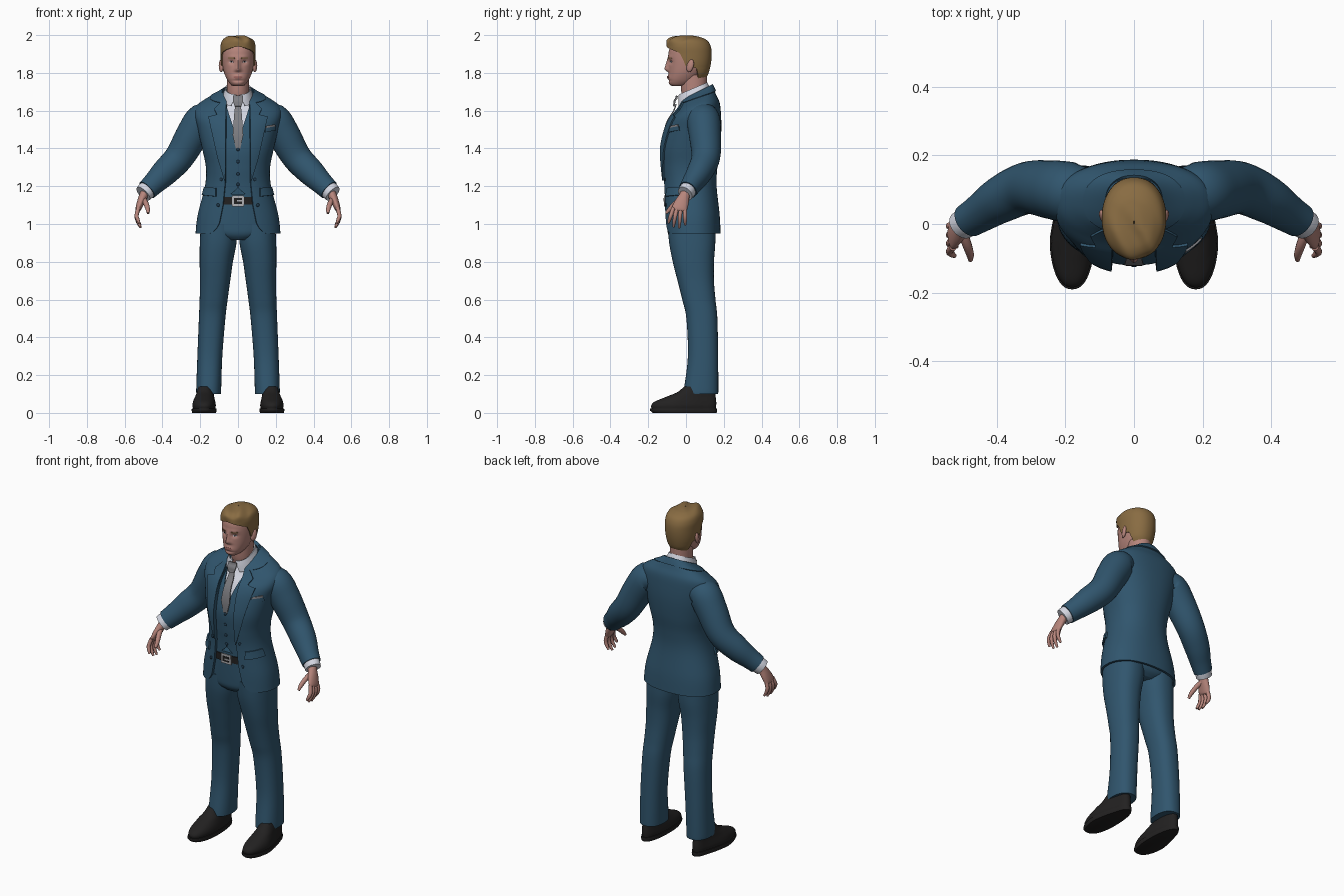
import bpy, bmesh, math
from mathutils import Vector

if "Cube" in bpy.data.objects:
    bpy.data.objects.remove(bpy.data.objects["Cube"])

def material(name, rgb):
    m = bpy.data.materials.new(name)
    m.diffuse_color = (*rgb, 1)
    m.use_nodes = True
    m.node_tree.nodes["Principled BSDF"].inputs["Base Color"].default_value = m.diffuse_color
    return m

SUIT = material("suit_blue", (0.03, 0.092, 0.155))
TRIM = material("button_navy", (0.014, 0.04, 0.07))
SHIRT = material("shirt_white", (0.66, 0.68, 0.76))
TIE = material("tie_grey", (0.21, 0.21, 0.225))
SKIN = material("skin", (0.47, 0.235, 0.2))
LIPS = material("lips", (0.33, 0.13, 0.115))
HAIR = material("hair_brown", (0.25, 0.15, 0.055))
BLACK = material("leather_black", (0.016, 0.015, 0.015))
METAL = material("buckle_silver", (0.45, 0.45, 0.47))

def spline(keys, n):
    """Catmull-Rom through tuples, n steps per span."""
    out = []
    for i in range(len(keys) - 1):
        a, b, c, d = (keys[max(0, min(len(keys) - 1, i + k))] for k in (-1, 0, 1, 2))
        for s in range(n):
            t = s / n
            out.append(tuple(0.5 * (2*q + (r-p)*t + (2*p-5*q+4*r-w)*t*t + (3*q-p-3*r+w)*t**3)
                             for p, q, r, w in zip(a, b, c, d)))
    return out + [tuple(keys[-1])]

def lin(z, pts):
    """Piecewise linear lookup; works for values or tuples keyed by first item."""
    if z <= pts[0][0]:
        return pts[0][1:]
    for a, b in zip(pts, pts[1:]):
        if z <= b[0]:
            t = (z - a[0]) / max(1e-9, b[0] - a[0])
            return tuple(p + (q - p) * t for p, q in zip(a[1:], b[1:]))
    return pts[-1][1:]

def finish(name, bm, mat, mirror=False, thick=0, side=-1):
    me = bpy.data.meshes.new(name)
    bm.to_mesh(me)
    bm.free()
    me.materials.append(mat)
    ob = bpy.data.objects.new(name, me)
    bpy.context.collection.objects.link(ob)
    bpy.ops.object.select_all(action='DESELECT')
    ob.select_set(True)
    bpy.context.view_layer.objects.active = ob
    if thick:
        m = ob.modifiers.new("thickness", 'SOLIDIFY')
        m.thickness, m.offset = thick, side
        bpy.ops.object.modifier_apply(modifier=m.name)
    if mirror:
        m = ob.modifiers.new("mirror", 'MIRROR')
        m.use_mirror_merge = False
        bpy.ops.object.modifier_apply(modifier=m.name)
    bpy.ops.object.shade_smooth_by_angle(angle=math.radians(50))
    return ob

def grid(rows, cap):
    bm = bmesh.new()
    vs = [[bm.verts.new(p) for p in r] for r in rows]
    for a, b in zip(vs, vs[1:]):
        for j in range(len(a) - 1):
            bm.faces.new((a[j], a[j+1], b[j+1], b[j]))
    bmesh.ops.remove_doubles(bm, verts=bm.verts, dist=1e-5)
    if cap:
        bmesh.ops.holes_fill(bm, edges=bm.edges, sides=0)
        bmesh.ops.recalc_face_normals(bm, faces=bm.faces)
    return bm

def spow(v, p):
    return math.copysign(abs(v) ** p, v)

def full(keys):
    return [tuple(k) + (0,) * (6 - len(k)) for k in keys]

def loft(name, keys, mat, n=6, segs=48, p=0.87, gap=None, angle=False, off=0,
         zlo=-9, zhi=9, disp=None, mirror=False, thick=0):
    """Stack of rings: (z, half width, front y, back y, centre x, tilt)."""
    rows = []
    for z, hx, yf, yb, xc, tilt in spline(full(keys), n):
        if not zlo <= z <= zhi:
            continue
        hx, yf, yb = max(hx - off, 0.001), yf + off, yb - off
        yc, hy = (yf + yb) / 2, (yb - yf) / 2
        g = gap(z) if gap else 0
        a0 = g if angle else math.asin(min(1, max(0, g) / hx) ** (1 / p))
        row = []
        for j in range(segs + 1):
            a = a0 + (2 * math.pi - 2 * a0) * j / segs
            y = yc - hy * spow(math.cos(a), p)
            q = (xc + hx * spow(math.sin(a), p), y, z + tilt * (y - yc))
            row.append(disp(*q) if disp else q)
        rows.append(row)
    return finish(name, grid(rows, not gap), mat, mirror, thick)

def front(keys, x, z, p, disp):
    """Front surface depth of a lofted body at x, z."""
    rows, zr = spline(full(keys), 6), z
    for _ in range(5):
        hx, yf, yb, xc, tilt = lin(zr, rows)
        s = min(1, abs(x - xc) / hx) ** (1 / p)
        y = (yf + yb) / 2 - (yb - yf) / 2 * math.sqrt(max(0, 1 - s * s)) ** p
        zr = z - tilt * (y - (yf + yb) / 2)
    return disp(x, y, z)[1] if disp else y

def patch(name, body, rows, mat, mirror=False, slope=0, thick=0.006, p=0.87, disp=None):
    """Thin plate on the front of a body; rows of (z, x0, x1, lift)."""
    pts = []
    for a, b in zip(rows, rows[1:]):
        for s in range(4 if b is not rows[-1] else 5):
            z, x0, x1, o = (u + (v - u) * s / 4 for u, v in zip(a, b))
            line = []
            for j in range(9):
                x = x0 + (x1 - x0) * j / 8
                zz = z + slope * (x - x0)
                line.append((x, front(body, x, zz, p, disp) - o, zz))
            pts.append(line)
    return finish(name, grid(pts, False), mat, mirror, thick, 1)

def tube(name, pts, mat, n=5, segs=20):
    """Mirrored limb along points of (x, y, z, radius, depth radius)."""
    path, rows = spline(pts, n), []
    for i, q in enumerate(path):
        t = Vector(path[min(i+1, len(path)-1)][:3]) - Vector(path[max(i-1, 0)][:3])
        u = t.cross(Vector((0, 1, 0))).normalized()
        v = t.cross(u).normalized()
        rows.append([Vector(q[:3]) + u * q[3] * math.cos(a) + v * q[4] * math.sin(a)
                     for a in (2 * math.pi * j / segs for j in range(segs + 1))])
    return finish(name, grid(rows, True), mat, True)

# Jacket, waistcoat and shirt share one torso form
TORSO = [(.95, .225, -.115, .183), (1.05, .213, -.118, .178), (1.2, .175, -.122, .162),
         (1.3, .17, -.132, .166), (1.4, .19, -.135, .18), (1.5, .213, -.112, .187),
         (1.57, .23, -.085, .185, 0, .1), (1.62, .222, -.05, .178, 0, .2),
         (1.655, .175, -.03, .16, 0, .3), (1.685, .11, -.02, .145, 0, .4),
         (1.70, .077, -.015, .135, 0, .5)]
OPEN = [(.95, .15), (.965, .122), (1.0, .1), (1.1, .08), (1.22, .068), (1.5, .064), (1.7, .06)]
VEST = [(1.14, .06), (1.19, 0), (1.42, 0), (1.7, .075)]
loft("jacket", TORSO, SUIT, segs=72, gap=lambda z: lin(z, OPEN)[0], thick=.012)
loft("jacket_collar", TORSO, SUIT, segs=60, gap=lambda z: .062, off=-.007, zlo=1.668, thick=.008)
loft("waistcoat", TORSO, SUIT, n=10, segs=72, gap=lambda z: lin(z, VEST)[0], off=.016, zlo=1.135, thick=.006)
loft("shirt", TORSO, SHIRT, off=.026, zlo=1.2)
loft("shirt_collar", [(1.665, .085, -.045, .13, 0, .5), (1.695, .074, -.043, .12, 0, .47),
                      (1.718, .067, -.038, .112, 0, .43)], SHIRT,
     gap=lambda z: lin(z, [(1.665, .038), (1.718, .008)])[0], thick=.006)
patch("lapel", TORSO, [(1.23, .066, .07, .001), (1.35, .064, .105, .001), (1.48, .064, .135, .001),
                       (1.565, .064, .155, .001), (1.575, .064, .11, .001), (1.605, .063, .125, .001),
                       (1.645, .06, .085, .001)], SUIT, mirror=True, thick=.008)
patch("pocket_flap", TORSO, [(1.145, .115, .184, .004), (1.19, .115, .172, .001)], SUIT,
      mirror=True, slope=.1, thick=.009)
patch("breast_pocket", TORSO, [(1.485, .142, .196, .001), (1.507, .142, .196, .001)], SUIT, slope=.2)
patch("pocket_square", TORSO, [(1.507, .146, .194, .001), (1.519, .15, .192, .001)], TIE, slope=.2)

# Tie blade and knot
patch("tie_blade", TORSO, [(1.40, -.012, .012, -.02), (1.47, -.028, .028, -.006),
                           (1.58, -.02, .02, .008), (1.635, -.014, .014, .024)], TIE)
patch("tie_knot", TORSO, [(1.622, -.017, .017, .028), (1.65, -.027, .027, .036),
                          (1.678, -.024, .024, .03)], TIE, thick=.009)

# Buttons on jacket fronts and waistcoat
def button(x, z, lift):
    bm = bmesh.new()
    bmesh.ops.create_uvsphere(bm, u_segments=12, v_segments=6, radius=.009)
    y = front(TORSO, x, z, .87, None) - lift
    for v in bm.verts:
        v.co = (v.co.x + x, v.co.y * .5 + y, v.co.z + z)
    finish("button", bm, TRIM, mirror=x > 0)

for x, z, lift in ((.09, 1.235, .002), (.105, 1.1, .002), (0, 1.21, -.014), (0, 1.265, -.014),
                   (0, 1.33, -.014), (0, 1.395, -.014)):
    button(x, z, lift)

# Sleeves, cuffs and hands
tube("sleeve", [(.13, .09, 1.555, .06, .07), (.185, .092, 1.553, .088, .088), (.24, .1, 1.475, .087, .085),
                (.31, .105, 1.355, .078, .076), (.385, .072, 1.275, .072, .068),
                (.445, .033, 1.215, .06, .056), (.482, .01, 1.18, .055, .05)], SUIT, segs=32)
tube("shirt_cuff", [(.47, .018, 1.19, .048, .044), (.487, .006, 1.175, .049, .044),
                    (.502, -.005, 1.16, .047, .042)], SHIRT)
tube("palm", [(.488, .004, 1.172, .026, .028), (.5, -.008, 1.15, .023, .028), (.515, -.022, 1.115, .02, .037),
              (.528, -.035, 1.08, .015, .04), (.53, -.038, 1.068, .008, .03)], SKIN)
for i, (ty, tz, tx) in enumerate(((-.093, 1.005, .522), (-.066, .985, .516), (-.036, .98, .514), (-.004, .995, .516))):
    by = -.067 + i * .02
    tube("finger", [(.527, by, 1.085, .011, .011), (.537, (by + ty) / 2, 1.045, .011, .011),
                    (.53, ty * .8 + by * .2, 1.015 + (tz - .99) * .5, .0095, .0095),
                    (tx, ty, tz, .006, .006)], SKIN, n=3, segs=10)
tube("thumb", [(.502, -.015, 1.135, .015, .015), (.488, -.055, 1.11, .014, .014),
               (.478, -.085, 1.08, .012, .012), (.476, -.105, 1.057, .007, .007)], SKIN, n=3, segs=10)

# Trousers: hips and two legs
HIPS = [(.915, .08, -.07, .12), (.945, .17, -.094, .152), (1.0, .198, -.1, .158), (1.16, .162, -.104, .145)]
loft("trouser_hips", HIPS, SUIT)
loft("trouser_leg", [(.1, .065, -.012, .17, .155), (.13, .066, -.01, .171, .155), (.3, .066, .01, .17, .149),
                     (.5, .07, .002, .166, .137), (.6, .074, -.02, .156, .129), (.7, .08, -.045, .148, .121),
                     (.8, .088, -.07, .148, .115), (.9, .097, -.089, .155, .105),
                     (1.0, .097, -.097, .155, .1)], SUIT, mirror=True)

# Belt and buckle
loft("belt", HIPS, BLACK, n=20, off=-.006, zlo=1.094, zhi=1.147)
patch("buckle_frame", HIPS, [(1.094, -.032, .032, .007), (1.15, -.032, .032, .007)], METAL)
patch("buckle_inside", HIPS, [(1.106, -.02, .02, .0125), (1.138, -.02, .02, .0125)], BLACK, thick=.002)
patch("buckle_tongue", HIPS, [(1.118, -.004, .026, .014), (1.126, -.004, .026, .014)], METAL, thick=.003)

# Shoes, narrower towards the heel
def shoe_shape(x, y, z):
    t = min(1, max(0, (y + .05) / .15))
    return .18 - .012 * t + (x - .18) * (1 - .22 * t), y, z

loft("shoe", [(.022, .06, -.182, .158, .18), (.04, .063, -.184, .16, .18), (.06, .06, -.165, .16, .18),
              (.085, .054, -.105, .157, .18), (.11, .05, -.045, .154, .18),
              (.14, .045, -.01, .15, .18)], BLACK, mirror=True, disp=shoe_shape)
loft("shoe_sole", [(0, .064, -.176, .162, .18), (.012, .067, -.19, .165, .18), (.024, .066, -.189, .164, .18)],
     BLACK, n=2, mirror=True, disp=shoe_shape)

# Neck and head with nose, eye sockets and lips
loft("neck", [(1.65, .055, -.012, .1), (1.7, .058, -.025, .108), (1.79, .06, -.03, .112)], SKIN, p=1)

def face(x, y, z):
    if y < 0:
        nose = lin(z, [(1.803, 0), (1.812, .7), (1.822, 1), (1.85, .6), (1.885, .1), (1.9, 0)])[0]
        wide = lin(z, [(1.81, .018), (1.835, .012), (1.88, .009)])[0]
        bell = lambda dx, dz, w, h: math.exp(-(dx / w) ** 2 - (dz / h) ** 2)
        y -= .023 * nose * math.exp(-(x / wide) ** 2)
        y += .009 * bell(abs(x) - .034, z - 1.858, .017, .012)
        y -= .005 * bell(x, z - 1.778, .022, .011)
        y += .005 * bell(x, z - 1.759, .03, .006)
        y -= .003 * bell(abs(x) - .032, z - 1.885, .025, .009)
    return x, y, z

HEAD = [(1.731, .028, -.075, -.01), (1.742, .042, -.089, .03), (1.765, .058, -.094, .06),
        (1.80, .073, -.092, .09), (1.84, .082, -.092, .115), (1.88, .086, -.093, .124),
        (1.92, .086, -.09, .124), (1.955, .077, -.075, .112), (1.978, .05, -.045, .08), (1.985, .01, .0, .03)]
loft("head", HEAD, SKIN, n=8, segs=96, p=.93, disp=face)
on_face = dict(p=.93, disp=face, thick=.002)
patch("eye", HEAD, [(1.854, .024, .045, .0005), (1.862, .026, .043, .0005)], SHIRT, mirror=True, **on_face)
patch("iris", HEAD, [(1.854, .031, .038, .0015), (1.862, .031, .038, .0015)], BLACK, mirror=True, **on_face)
patch("eyebrow", HEAD, [(1.875, .017, .053, .0005), (1.881, .02, .05, .0005)], HAIR, mirror=True, slope=.06, **on_face)
patch("mouth", HEAD, [(1.772, -.016, .016, .0003), (1.778, -.025, .025, .0003), (1.784, -.014, .014, .0003)], LIPS, **on_face)

# Ears
bm = bmesh.new()
bmesh.ops.create_uvsphere(bm, u_segments=16, v_segments=10, radius=1)
for v in bm.verts:
    v.co = (.089 + v.co.x * .012 + v.co.y * .005, .022 + v.co.y * .019 + v.co.z * .006, 1.838 + v.co.z * .034)
finish("ear", bm, SKIN, mirror=True)

# Short swept hair, open around face and ears
def waves(x, y, z):
    k = max(0, min(1, (z - 1.94) / .03)) * max(0, min(1, (.06 - y) / .08))
    w = math.sin(75 * x + 40 * y)
    return x, y - .003 * k * w, z + .004 * k * w

HAIRLINE = [(1.77, 2.15), (1.8, 2.0), (1.826, 1.9), (1.836, 1.42), (1.87, 1.3), (1.905, 1.15),
            (1.92, .8), (1.934, .3), (1.94, 0)]
loft("hair", [(1.77, .066, -.085, .104), (1.80, .081, -.09, .12), (1.85, .09, -.095, .132),
              (1.90, .093, -.099, .136), (1.94, .093, -.102, .131), (1.97, .084, -.099, .114),
              (1.988, .06, -.074, .08), (1.995, .03, -.03, .045), (1.997, .002, .0, .01)], HAIR,
     n=8, segs=80, p=.93, gap=lambda z: lin(z, HAIRLINE)[0], angle=True, disp=waves, thick=.012)
